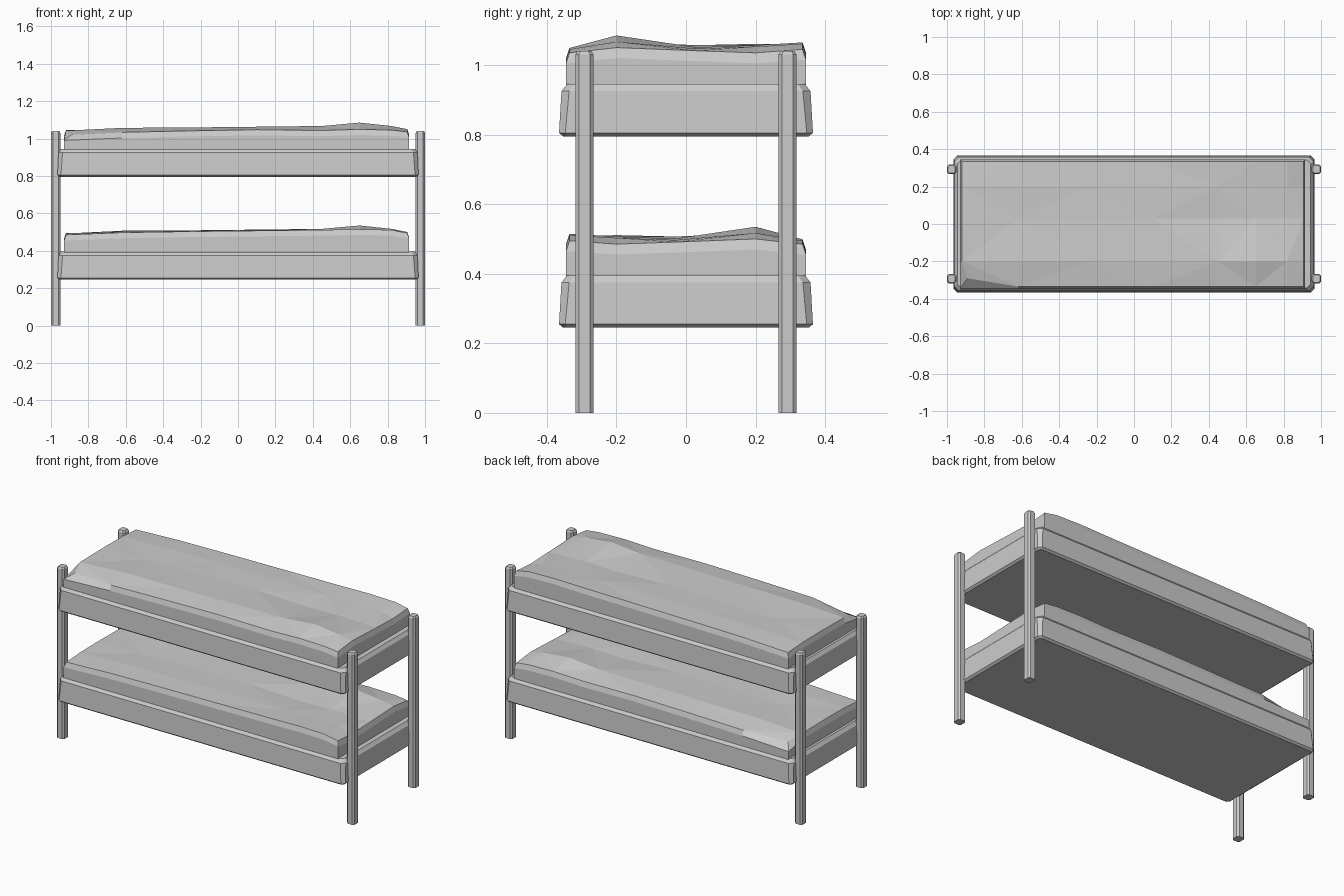
import bpy, bmesh

if "Cube" in bpy.data.objects:
    bpy.data.objects.remove(bpy.data.objects["Cube"])


def finish(name, bm):
    bmesh.ops.recalc_face_normals(bm, faces=bm.faces)
    me = bpy.data.meshes.new(name)
    bm.to_mesh(me)
    bm.free()
    ob = bpy.data.objects.new(name, me)
    bpy.context.collection.objects.link(ob)
    return ob


def octagon(hx, hy, c):
    """Rectangle outline with cut corners."""
    return [(hx, -hy + c), (hx, hy - c), (hx - c, hy), (-hx + c, hy),
            (-hx, hy - c), (-hx, -hy + c), (-hx + c, -hy), (hx - c, -hy)]


def loft(name, rings, centre=(0, 0)):
    """Stack of cut-corner outlines: each ring is (half x, half y, cut, z)."""
    bm = bmesh.new()
    loops = [[bm.verts.new((x + centre[0], y + centre[1], z)) for x, y in octagon(hx, hy, c)]
             for hx, hy, c, z in rings]
    for a, b in zip(loops, loops[1:]):
        for i in range(8):
            j = (i + 1) % 8
            bm.faces.new((a[i], a[j], b[j], b[i]))
    bm.faces.new(loops[0])
    bm.faces.new(loops[-1])
    return finish(name, bm)


# mattress surface: height above the frame bottom, rows along x, columns along y
XS = [-0.92, -0.62, -0.25, 0.10, 0.45, 0.65, 0.82, 0.905]
YS = [-0.335, -0.20, 0.03, 0.20, 0.335]
HEIGHTS = [
    [0.225, 0.247, 0.250, 0.248, 0.240],
    [0.238, 0.262, 0.252, 0.258, 0.252],
    [0.246, 0.264, 0.260, 0.262, 0.258],
    [0.252, 0.268, 0.262, 0.266, 0.262],
    [0.248, 0.272, 0.250, 0.262, 0.266],
    [0.254, 0.290, 0.256, 0.262, 0.270],
    [0.250, 0.272, 0.252, 0.258, 0.266],
    [0.240, 0.255, 0.246, 0.240, 0.250],
]


def mattress(name, z0, side):
    bm = bmesh.new()
    nx, ny = len(XS), len(YS)
    g = [[bm.verts.new((XS[i], YS[j] * side, z0 + HEIGHTS[i][j])) for j in range(ny)]
         for i in range(nx)]
    g[0][0].co.x, g[0][0].co.y = -0.89, -0.29 * side   # sagging corner
    for i in range(nx - 1):
        for j in range(ny - 1):
            a, b, c, d = g[i][j], g[i + 1][j], g[i + 1][j + 1], g[i][j + 1]
            if (i + j) % 2:
                bm.faces.new((a, b, c)); bm.faces.new((a, c, d))
            else:
                bm.faces.new((a, b, d)); bm.faces.new((b, c, d))
    # sides bulging out below the rim, then dropping to the frame
    rim = ([(i, 0) for i in range(nx)] + [(nx - 1, j) for j in range(1, ny)]
           + [(i, ny - 1) for i in range(nx - 2, -1, -1)] + [(0, j) for j in range(ny - 2, 0, -1)])
    loops = [[g[i][j] for i, j in rim]]
    for grow, drop in ((0.01, 0.03), (0.01, None)):
        ring = []
        for i, j in rim:
            x = XS[i] + (grow if i == nx - 1 else -grow if i == 0 else 0)
            y = YS[j] + (grow if j == ny - 1 else -grow if j == 0 else 0)
            z = 0.14 if drop is None else HEIGHTS[i][j] - drop
            ring.append(bm.verts.new((x, y * side, z0 + z)))
        loops.append(ring)
    n = len(rim)
    for a, b in zip(loops, loops[1:]):
        for k in range(n):
            m = (k + 1) % n
            bm.faces.new((a[k], a[m], b[m], b[k]))
    bm.faces.new(loops[-1])
    finish(name, bm)


# two bunks; the lower bedding is the upper one turned to the other side
for label, z0, side in (("lower", 0.245, -1), ("upper", 0.795, 1)):
    loft(label + "_bed_frame", [(0.952, 0.353, 0.012, z0),
                                (0.965, 0.365, 0.018, z0 + 0.01),
                                (0.960, 0.358, 0.022, z0 + 0.13),
                                (0.945, 0.342, 0.020, z0 + 0.15)])
    mattress(label + "_mattress", z0, side)

# four corner posts
for sx, xn in ((-1, "left"), (1, "right")):
    for sy, yn in ((-1, "front"), (1, "back")):
        loft(f"{yn}_{xn}_post", [(0.025, 0.026, 0.010, 0), (0.025, 0.026, 0.010, 1.03),
                                 (0.019, 0.020, 0.008, 1.04)], (0.975 * sx, 0.292 * sy))
